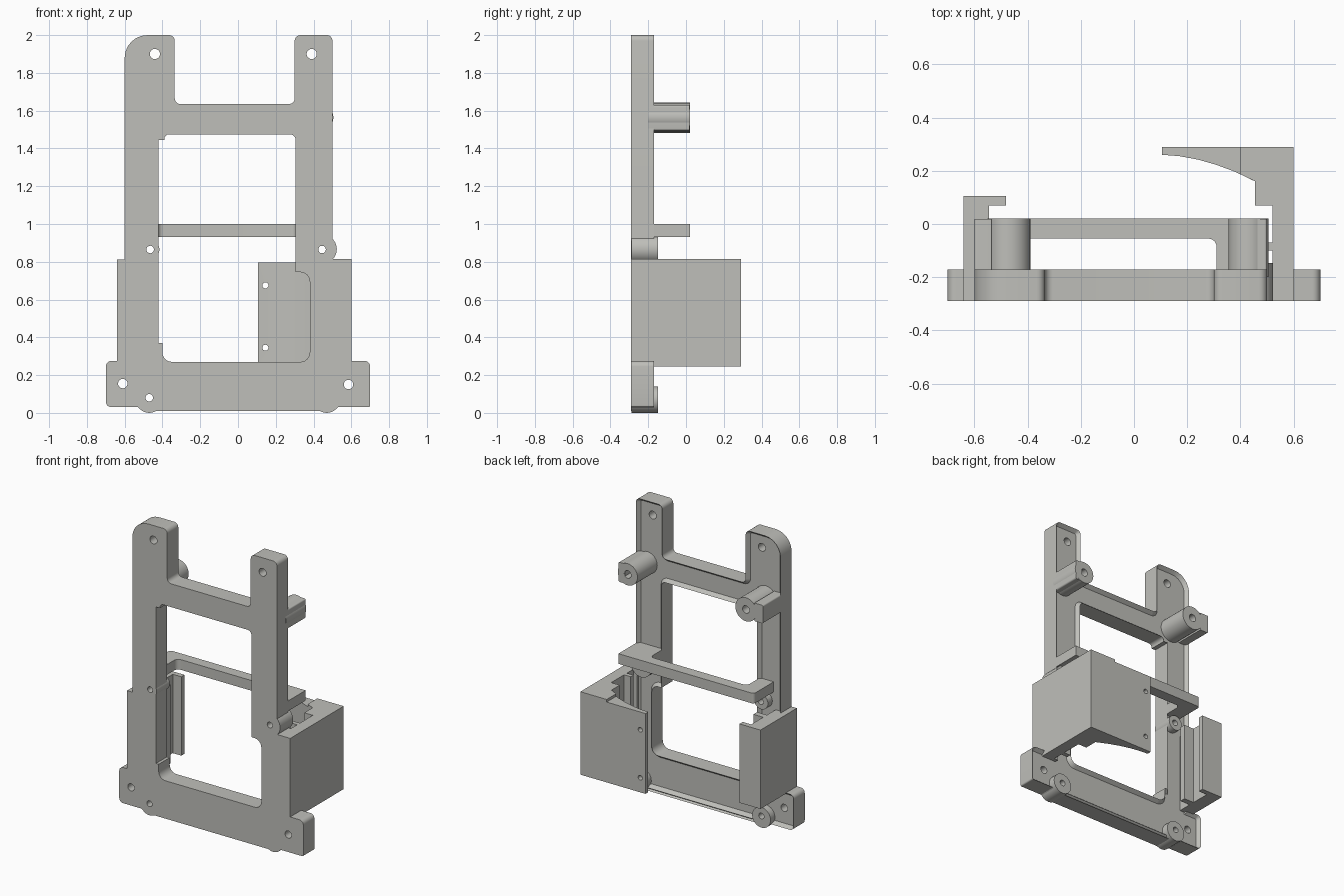
import bpy, bmesh, math
from mathutils import Matrix, Vector

if "Cube" in bpy.data.objects:
    bpy.data.objects.remove(bpy.data.objects["Cube"])

grey = bpy.data.materials.new("light_grey")
grey.diffuse_color = (0.52, 0.52, 0.49, 1)
grey.use_nodes = True
grey.node_tree.nodes["Principled BSDF"].inputs["Base Color"].default_value = grey.diffuse_color
FRONT, BACK = -0.29, -0.17


def rounded(points, steps=6):
    """Closed outline from (u, v, radius) corners."""
    out = []
    for i, (u, v, r) in enumerate(points):
        p = Vector((u, v))
        if r == 0:
            out.append(p)
            continue
        a = (Vector(points[i - 1][:2]) - p).normalized()
        b = (Vector(points[(i + 1) % len(points)][:2]) - p).normalized()
        half = a.angle(b) / 2
        centre = p + (a + b).normalized() * (r / math.sin(half))
        s = p + a * (r / math.tan(half)) - centre
        e = p + b * (r / math.tan(half)) - centre
        turn = math.atan2(s.x * e.y - s.y * e.x, s.dot(e))
        for k in range(steps + 1):
            out.append(centre + Matrix.Rotation(turn * k / steps, 2) @ s)
    return out


def extrude(name, loops, lo, hi, axis):
    """Fill outlines (with holes) and extrude along y or z."""
    cu = bpy.data.curves.new(name, 'CURVE')
    cu.dimensions = '2D'
    cu.fill_mode = 'BOTH'
    cu.extrude = (hi - lo) / 2
    for loop in loops:
        sp = cu.splines.new('POLY')
        pts = rounded(loop)
        sp.points.add(len(pts) - 1)
        for q, p in zip(sp.points, pts):
            q.co = (p.x, p.y, 0, 1)
        sp.use_cyclic_u = True
    tmp = bpy.data.objects.new(name + "_curve", cu)
    bpy.context.collection.objects.link(tmp)
    dg = bpy.context.evaluated_depsgraph_get()
    me = bpy.data.meshes.new_from_object(tmp.evaluated_get(dg))
    bpy.data.objects.remove(tmp)
    mid = (lo + hi) / 2
    if axis == 'y':
        me.transform(Matrix.Translation((0, mid, 0)) @ Matrix.Rotation(math.pi / 2, 4, 'X'))
    else:
        me.transform(Matrix.Translation((0, 0, mid)))
    bm = bmesh.new()
    bm.from_mesh(me)
    bmesh.ops.remove_doubles(bm, verts=bm.verts, dist=1e-4)
    bmesh.ops.recalc_face_normals(bm, faces=bm.faces)
    return add(name, bm)


def add(name, bm):
    me = bpy.data.meshes.new(name)
    bm.to_mesh(me)
    bm.free()
    me.materials.clear()
    me.materials.append(grey)
    ob = bpy.data.objects.new(name, me)
    bpy.context.collection.objects.link(ob)
    return ob


def cyl(bm, x, z, r, y0, y1, seg=32):
    m = Matrix.Translation((x, (y0 + y1) / 2, z)) @ Matrix.Rotation(math.pi / 2, 4, 'X')
    bmesh.ops.create_cone(bm, cap_ends=True, segments=seg, radius1=r, radius2=r,
                          depth=y1 - y0, matrix=m)


def rect(x0, x1, y0, y1):
    return [(x0, y0, 0), (x1, y0, 0), (x1, y1, 0), (x0, y1, 0)]


# Screw holes
bm = bmesh.new()
for x, z, r in [(-0.44, 1.9, 0.027), (0.39, 1.9, 0.027), (-0.465, 0.865, 0.02),
                (0.445, 0.865, 0.02), (-0.61, 0.155, 0.025), (0.585, 0.15, 0.025),
                (-0.47, 0.08, 0.02)]:
    cyl(bm, x, z, r, -0.35, -0.1, 20)
for x, z in [(0.145, 0.675), (0.145, 0.345)]:
    cyl(bm, x, z, 0.016, 0.2, 0.35, 20)
for x in (-0.47, 0.43):
    cyl(bm, x, 1.563, 0.026, -0.06, 0.08, 20)
cyl(bm, 0.47, 0.075, 0.02, -0.23, -0.1, 20)
holes = add("hole_cutter", bm)
holes.hide_render = True
holes.hide_viewport = False
holes.display_type = 'WIRE'

# Main frame: outline and stepped window
outline = [(-0.70, 0.03, 0.03), (-0.70, 0.275, 0.03), (-0.60, 0.275, 0), (-0.60, 2.0, 0.12),
           (-0.335, 2.0, 0.03), (-0.335, 1.635, 0.03), (0.30, 1.635, 0.03), (0.30, 2.0, 0.03),
           (0.50, 2.0, 0.03), (0.50, 0.275, 0), (0.70, 0.275, 0.03), (0.70, 0.03, 0.01),
           (0.53, 0.03, 0), (0.50, 0.01, 0), (-0.50, 0.01, 0), (-0.53, 0.03, 0)]
window = [(-0.40, 0.27, 0.05), (0.38, 0.27, 0.05), (0.38, 0.745, 0.05), (0.305, 0.745, 0),
          (0.305, 1.475, 0.03), (-0.39, 1.475, 0.025), (-0.39, 1.445, 0), (-0.42, 1.445, 0),
          (-0.42, 0.37, 0), (-0.40, 0.37, 0)]
frame = extrude("frame", [outline, window], FRONT, BACK, 'y')

# Shallow recess with a raised rim on the back of the frame
bm = bmesh.new()
bm.from_mesh(frame.data)
cap = [f for f in bm.faces if f.normal.y > 0.9]
bmesh.ops.inset_region(bm, faces=cap, thickness=0.02, depth=0, use_boundary=True,
                       use_even_offset=True)
for v in {v for f in cap for v in f.verts}:
    v.co.y -= 0.025
bm.to_mesh(frame.data)
bm.free()

# Screw bosses
parts = [frame]
for name, x, z, r in [("upper_left_boss", -0.468, 0.865, 0.052),
                      ("upper_right_boss", 0.445, 0.867, 0.078),
                      ("lower_left_boss", -0.47, 0.07, 0.07),
                      ("lower_right_boss", 0.47, 0.07, 0.07)]:
    bm = bmesh.new()
    cyl(bm, x, z, r, FRONT + 0.0005, -0.147)
    parts.append(add(name, bm))

# Standoffs near the top crossbar, the left one with a side web
for name, x in [("left_standoff", -0.47), ("right_standoff", 0.43)]:
    bm = bmesh.new()
    cyl(bm, x, 1.563, 0.081 if x < 0 else 0.075, -0.2, 0.02)
    parts.append(add(name, bm))
extrude("left_standoff_web", [[(-0.60, 1.50, 0.01), (-0.535, 1.50, 0), (-0.535, 1.625, 0),
                               (-0.60, 1.625, 0.01)]], -0.2, 0.0195, 'y')
extrude("right_standoff_web", [[(0.45, 1.495, 0), (0.50, 1.495, 0.01), (0.50, 1.63, 0.01),
                                (0.45, 1.63, 0)]], -0.2, 0.0195, 'y')

# Rear bridge bar with legs to the frame
extrude("bridge_bar", [[(-0.53, -0.2, 0), (-0.53, 0.02, 0.02), (0.50, 0.02, 0), (0.50, -0.2, 0),
                        (0.31, -0.2, 0), (0.31, -0.055, 0.03), (-0.425, -0.055, 0.03),
                        (-0.425, -0.2, 0)]], 0.93, 1.0, 'z')

# Left channel: outer wall with inward lip and guide rib
extrude("left_channel", [[(-0.64, FRONT, 0), (-0.64, 0.105, 0), (-0.48, 0.105, 0),
                          (-0.48, 0.07, 0), (-0.545, 0.07, 0), (-0.545, -0.06, 0),
                          (-0.47, -0.06, 0), (-0.47, -0.10, 0), (-0.545, -0.10, 0),
                          (-0.545, -0.2, 0), (-0.59, -0.2, 0), (-0.59, FRONT, 0)]],
        0.27, 0.812, 'z')

# Right bracket: deep wall, guide rib and curved arm
arm = [(0.105, 0.26, 0), (0.17, 0.255, 0), (0.24, 0.242, 0), (0.31, 0.222, 0),
       (0.38, 0.196, 0), (0.455, 0.16, 0)]
base = [(0.455, 0.07, 0), (0.52, 0.07, 0), (0.52, -0.07, 0), (0.47, -0.07, 0),
        (0.47, -0.10, 0), (0.52, -0.10, 0), (0.52, BACK, 0), (0.49, BACK, 0), (0.49, FRONT, 0)]
tail = [(0.60, FRONT, 0), (0.60, 0.29, 0), (0.105, 0.29, 0)]
parts.append(extrude("right_bracket", [arm + base + tail], 0.245, 0.797, 'z'))
extrude("right_bracket_top", [[(0.40, 0.29, 0), (0.40, 0.187, 0), (0.455, 0.16, 0)] + base
                              + tail[:2]], 0.79, 0.815, 'z')

# Cut the screw holes
for ob in parts:
    mod = ob.modifiers.new("holes", 'BOOLEAN')
    mod.operation = 'DIFFERENCE'
    mod.solver = 'EXACT'
    mod.object = holes

# Smooth the rounded corners, then bake the cuts
for ob in list(bpy.context.collection.objects):
    if ob is holes:
        continue
    bpy.ops.object.select_all(action='DESELECT')
    ob.select_set(True)
    bpy.context.view_layer.objects.active = ob
    for mod in list(ob.modifiers):
        bpy.ops.object.modifier_apply(modifier=mod.name)
    bpy.ops.object.shade_smooth_by_angle(angle=math.radians(30))
bpy.data.objects.remove(holes)
